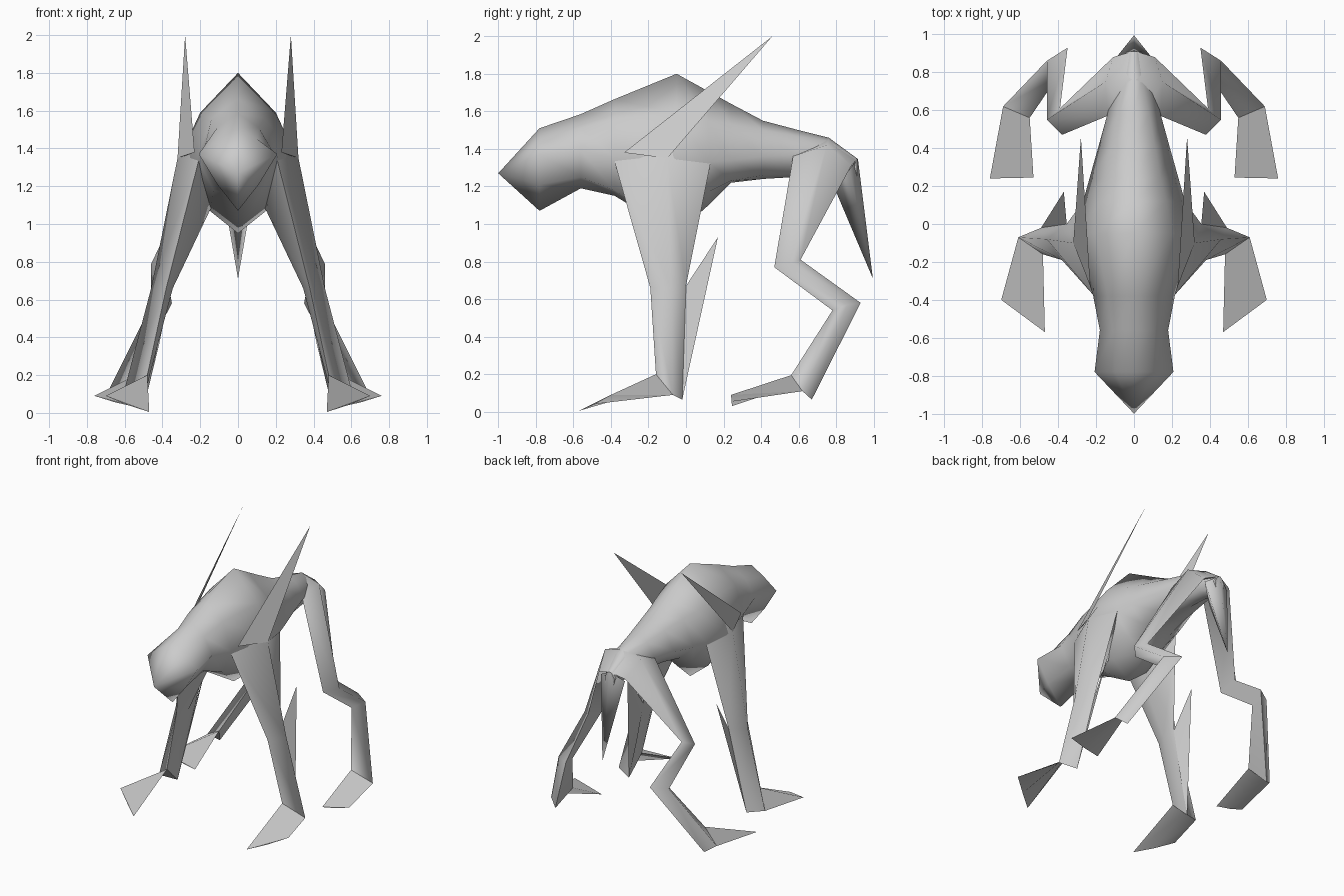
import bpy
import bmesh
from math import radians

default_cube = bpy.data.objects.get("Cube")
if default_cube:
    bpy.data.objects.remove(default_cube, do_unlink=True)

# One plain grey skin for the whole creature
GREY = (0.6, 0.6, 0.6, 1)
skin = bpy.data.materials.new("grey_skin")
skin.use_nodes = True
skin.diffuse_color = GREY
shader = skin.node_tree.nodes["Principled BSDF"]
shader.inputs["Base Color"].default_value = GREY
shader.inputs["Roughness"].default_value = 0.8


def loft(name, rings, mirrored=False):
    """Skin a series of point rings; a ring of one point makes a tip."""
    bm = bmesh.new()
    loops = [[bm.verts.new(point) for point in ring] for ring in rings]
    for first, second in zip(loops, loops[1:]):
        count = max(len(first), len(second))
        for i in range(count):
            j = (i + 1) % count
            if len(first) == 1:
                corners = (first[0], second[i], second[j])
            elif len(second) == 1:
                corners = (first[i], first[j], second[0])
            else:
                corners = (first[i], first[j], second[j], second[i])
            bm.faces.new(corners)
    caps = [bm.faces.new(end) for end in (loops[0], loops[-1]) if len(end) > 2]
    bmesh.ops.recalc_face_normals(bm, faces=bm.faces)
    # Smooth everywhere except along knife-like edges and end caps
    for face in bm.faces:
        face.smooth = True
    for edge in bm.edges:
        edge.smooth = edge.calc_face_angle(0) < radians(112)
    for cap in caps:
        for edge in cap.edges:
            edge.smooth = False
    mesh = bpy.data.meshes.new(name)
    bm.to_mesh(mesh)
    bm.free()
    mesh.materials.append(skin)
    part = bpy.data.objects.new(name, mesh)
    bpy.context.scene.collection.objects.link(part)
    if mirrored:
        mirror = part.modifiers.new("left_and_right", 'MIRROR')
        mirror.use_axis[0] = True
        mirror.use_mirror_merge = False
    return part


def body_ring(y, top, upper, side, lower, bottom):
    """Eight-sided symmetric cross-section across the spine."""
    half = [upper, side, lower]
    left = [(x, y, z) for x, z in half]
    right = [(-x, y, z) for x, z in reversed(half)]
    return [(0, y, top)] + left + [(0, y, bottom)] + right


def middle(a, b, shift_x=0, shift_z=0):
    """Point halfway between two others, nudged sideways or down."""
    x, y, z = [(p + q) / 2 for p, q in zip(a, b)]
    return (x + shift_x, y, z + shift_z)


def blade(name, root_a, root_b, tip):
    """Very thin pointed triangular plate on both sides."""
    back = middle(root_a, root_b, shift_x=-0.006)
    return loft(name, [[root_a, root_b, back], [tip]], mirrored=True)


def foot(name, *edges):
    """Thin webbed sheet from the ankle edge to the toe edge."""
    rings = [[a, b, middle(a, b, shift_z=-0.006)] for a, b in edges]
    return loft(name, rings, mirrored=True)


# Head, humped back, chest and pelvis in one skin
loft("body", [
    [(0, -1, 1.27)],
    body_ring(-.78, 1.51, (.1, 1.45), (.208, 1.37), (.11, 1.21), 1.07),
    body_ring(-.56, 1.585, (.11, 1.51), (.18, 1.39), (.1, 1.25), 1.19),
    body_ring(-.38, 1.665, (.14, 1.56), (.215, 1.35), (.13, 1.18), 1.15),
    body_ring(-.05, 1.8, (.2, 1.59), (.312, 1.35), (.15, 1.07), .95),
    body_ring(.12, 1.706, (.17, 1.55), (.268, 1.33), (.14, 1.17), 1.1),
    body_ring(.24, 1.64, (.14, 1.53), (.235, 1.34), (.12, 1.23), 1.22),
    body_ring(.41, 1.55, (.11, 1.5), (.187, 1.36), (.1, 1.26), 1.24),
    body_ring(.58, 1.505, (.08, 1.47), (.14, 1.37), (.08, 1.27), 1.25),
    body_ring(.76, 1.46, (.04, 1.44), (.1, 1.38), (.06, 1.28), 1.24),
    body_ring(.91, 1.35, (.02, 1.34), (.04, 1.3), (.03, 1.23), 1.2),
])

# Short pointed tail hanging from the pelvis
loft("tail", [
    [(0, .915, 1.35), (.1, .87, 1.29), (0, .8, 1.17), (-.1, .87, 1.29)],
    [(0, .995, .71)],
])

# Front legs: shoulder blend, armpit, elbow, ankle (front, outer, back, inner)
elbow_back = (.355, 0, .67)
heel = (.49, -.02, .065)
front_ankle = (.48, -.16, .2), (.61, -.07, .09)
loft("front_leg", [
    [(.13, -.3, 1.48), (.18, -.07, 1.58), (.13, .1, 1.5), (.1, -.1, 1.15)],
    [(.21, -.38, 1.33), (.32, -.1, 1.35), (.26, .13, 1.32), (.15, -.1, 1.07)],
    [(.38, -.19, .66), (.46, -.08, .66), elbow_back, (.345, -.1, .66)],
    [*front_ankle, heel, (.485, -.09, .13)],
], mirrored=True)
foot("front_foot", front_ankle, [(.47, -.57, .005), (.7, -.4, .09)])

# Hind legs: spine blend, hip, knee, hock, ankle (front, outer, back)
hind_ankle = (.55, .56, .195), (.69, .62, .11)
loft("hind_leg", [
    [(.05, .58, 1.38), (.01, .76, 1.455), (.01, .91, 1.345)],
    [(.14, .57, 1.36), (.15, .75, 1.42), (.11, .88, 1.31)],
    [(.38, .47, .77), (.46, .55, .79), (.39, .61, .81)],
    [(.4, .78, .54), (.46, .86, .57), (.35, .93, .58)],
    [*hind_ankle, (.62, .67, .065)],
], mirrored=True)
foot("hind_foot", hind_ankle, [(.53, .245, .03), (.76, .24, .09)])

# Thin spikes on the shoulders and behind the elbows
blade("shoulder_spike", (.23, -.33, 1.38), (.32, -.1, 1.35), (.28, .46, 2))
blade("elbow_spike", elbow_back, heel, (.37, .17, .93))
